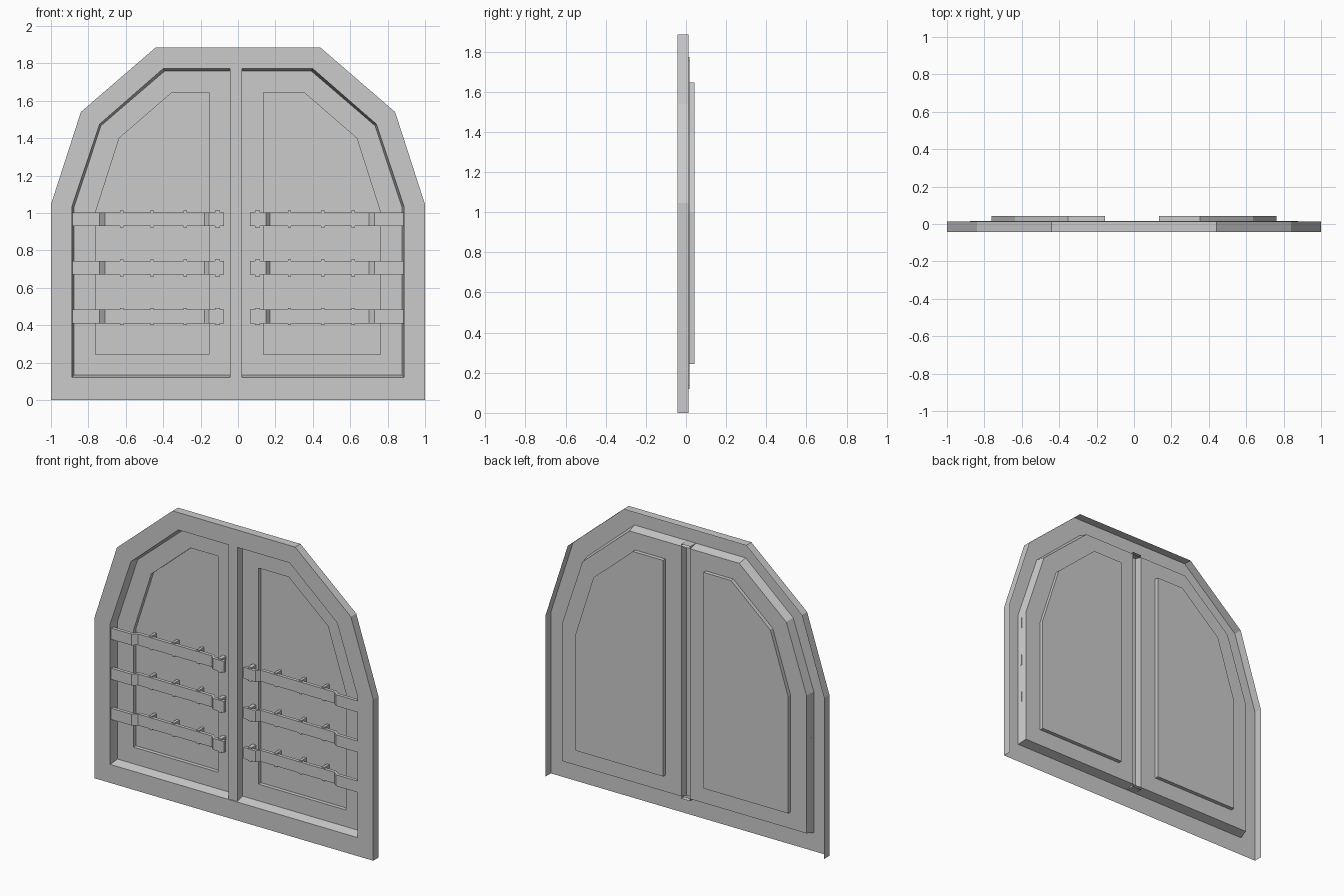
import bpy
import bmesh

cube = bpy.data.objects.get("Cube")
if cube:
    bpy.data.objects.remove(cube, do_unlink=True)

grey = bpy.data.materials.new("stone_grey")
grey.use_nodes = True
grey.diffuse_color = (0.6, 0.6, 0.6, 1)
grey.node_tree.nodes["Principled BSDF"].inputs["Base Color"].default_value = (0.6, 0.6, 0.6, 1)

FRONT, FRAME_BACK, DOOR, PANEL = -0.042, 0.0125, 0.017, 0.042


def finish(name, bm, sheet=False):
    """Turn a bmesh into an object; open sheets are made to face the front."""
    bmesh.ops.recalc_face_normals(bm, faces=bm.faces)
    if sheet and sum(f.normal.y * f.calc_area() for f in bm.faces) > 0:
        bmesh.ops.reverse_faces(bm, faces=bm.faces)
    mesh = bpy.data.meshes.new(name)
    bm.to_mesh(mesh)
    bm.free()
    mesh.materials.append(grey)
    obj = bpy.data.objects.new(name, mesh)
    bpy.context.collection.objects.link(obj)


def loop(bm, points, y):
    return [bm.verts.new((x, y, z)) for x, z in points]


def bridge(bm, a, b, closed=True):
    n = len(a)
    for i in range(n if closed else n - 1):
        j = (i + 1) % n
        bm.faces.new((a[i], a[j], b[j], b[i]))


def arch(half):
    """Mirror the left half of an arch outline, listed from the bottom up."""
    return half + [(-x, z) for x, z in reversed(half)]


def add_box(bm, x0, x1, y0, y1, z0, z1):
    rect = [(x0, z0), (x0, z1), (x1, z1), (x1, z0)]
    a, b = loop(bm, rect, y0), loop(bm, rect, y1)
    bridge(bm, a, b)
    bm.faces.new(a)
    bm.faces.new(b)


# Arched frame: front ring, outer rim without a bottom, tapered inner reveal
outer = arch([(-1, 0), (-1, 1.045), (-0.84, 1.54), (-0.44, 1.885)])
opening = arch([(-0.888, 0.12), (-0.888, 1.035), (-0.74, 1.475), (-0.4, 1.772)])
reveal = arch([(-0.877, 0.135), (-0.877, 1.03), (-0.732, 1.467), (-0.393, 1.758)])
bm = bmesh.new()
rim = loop(bm, outer, FRONT)
inner = loop(bm, opening, FRONT)
bridge(bm, rim, inner)
bridge(bm, rim, loop(bm, outer, FRAME_BACK), closed=False)
bridge(bm, inner, loop(bm, reveal, DOOR))
finish("arched_frame", bm, sheet=True)

# Centre post, open at the back
post = [(-0.042, 0.12), (-0.042, 1.772), (0.022, 1.772), (0.022, 0.12)]
bm = bmesh.new()
face = loop(bm, post, -0.038)
bm.faces.new(face)
bridge(bm, face, loop(bm, post, DOOR))
finish("centre_post", bm, sheet=True)

# Per side: direction, post edge, panel edge, strap end, strap bends, bolts
sides = {
    "right": (-1, 0.042, 0.155, 0.075, (0.155, 0.18, 0.71, 0.74), (0.11, 0.282, 0.46, 0.622)),
    "left": (1, 0.022, 0.135, 0.065, (0.15, 0.17, 0.70, 0.73), (0.105, 0.275, 0.453, 0.617)),
}

for side, (s, edge, panel_edge, end, bends, bolts) in sides.items():
    # Door leaf with a sunken panel
    leaf = [(-x, z) for x, z in reveal[:4]] + [(edge, 1.758), (edge, 0.135)]
    sunk = [(0.763, 0.243), (0.763, 1.0), (0.635, 1.4), (0.352, 1.645),
            (panel_edge, 1.645), (panel_edge, 0.243)]
    leaf = [(s * x, z) for x, z in leaf]
    sunk = [(s * x, z) for x, z in sunk]
    bm = bmesh.new()
    lip = loop(bm, sunk, DOOR)
    floor = loop(bm, sunk, PANEL)
    bridge(bm, loop(bm, leaf, DOOR), lip)
    bridge(bm, lip, floor)
    bm.faces.new(floor)
    finish(side + "_door", bm, sheet=True)

    # Hinge straps that dip into the panel, with bolts behind them
    xs = (end,) + bends + (0.885,)
    ys = [-0.036, -0.036, -0.012, -0.012, -0.036, -0.036]
    thick = 0.022
    for level, z in zip(("lower", "middle", "upper"), (0.41, 0.67, 0.93)):
        bm = bmesh.new()
        rows = []
        for dy, dz in ((0, 0), (0, 0.073), (thick, 0.073), (thick, 0)):
            rows.append([bm.verts.new((s * x, y + dy, z + dz)) for x, y in zip(xs, ys)])
        for i in range(4):
            bridge(bm, rows[i], rows[(i + 1) % 4], closed=False)
        for k in (0, -1):
            bm.faces.new([row[k] for row in rows])
        finish(f"{side}_{level}_strap", bm)

        bm = bmesh.new()
        for i, x in enumerate(bolts):
            half = 0.013 if i == 0 else 0.009
            y0, y1 = (-0.031, DOOR) if i == 0 else (-0.008, PANEL)
            add_box(bm, s * x - half, s * x + half, y0, y1, z - 0.009, z + 0.082)
        finish(f"{side}_{level}_bolts", bm)
